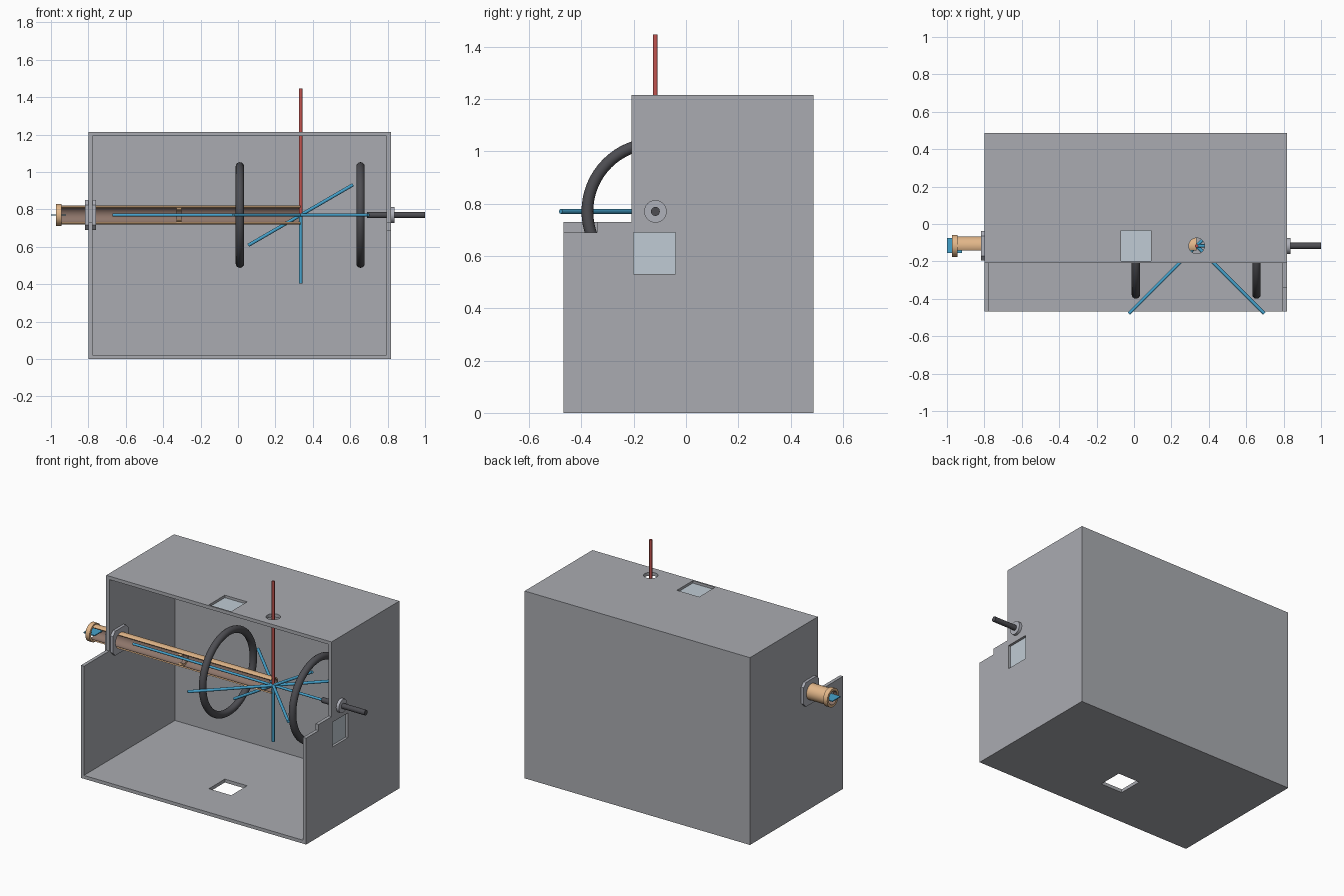
import bpy, bmesh, math
from mathutils import Vector

if "Cube" in bpy.data.objects:
    bpy.data.objects.remove(bpy.data.objects["Cube"])

CX, CY, CZ = 0.335, -0.117, 0.77      # point where all beams cross


def material(name, rgb):
    m = bpy.data.materials.new(name)
    m.diffuse_color = (*rgb, 1)
    m.use_nodes = True
    m.node_tree.nodes["Principled BSDF"].inputs["Base Color"].default_value = m.diffuse_color
    return m


GREY = material("housing grey", (0.40, 0.41, 0.44))
STEEL = material("light steel", (0.43, 0.44, 0.49))
GLASS = material("pale glass", (0.53, 0.60, 0.66))
COPPER = material("copper tan", (0.76, 0.47, 0.25))
BROWN = material("inner brown", (0.27, 0.18, 0.145))
BLUE = material("beam blue", (0.06, 0.36, 0.60))
RED = material("beam red", (0.55, 0.09, 0.08))
DARK = material("coil dark grey", (0.075, 0.075, 0.085))


def finish(name, bm, *mats, smooth=False):
    bmesh.ops.recalc_face_normals(bm, faces=bm.faces)
    me = bpy.data.meshes.new(name)
    bm.to_mesh(me)
    bm.free()
    for m in mats:
        me.materials.append(m)
    ob = bpy.data.objects.new(name, me)
    bpy.context.collection.objects.link(ob)
    if smooth:
        bpy.ops.object.select_all(action='DESELECT')
        ob.select_set(True)
        bpy.context.view_layer.objects.active = ob
        bpy.ops.object.shade_smooth_by_angle(angle=math.radians(35))
    return ob


def prism_x(name, outline, x0, x1, mat):
    """Extrude a (y, z) outline along x."""
    bm = bmesh.new()
    f = bm.faces.new([bm.verts.new((x0, y, z)) for y, z in outline])
    ext = bmesh.ops.extrude_face_region(bm, geom=[f])
    bmesh.ops.translate(bm, vec=(x1 - x0, 0, 0),
                        verts=[g for g in ext["geom"] if isinstance(g, bmesh.types.BMVert)])
    return finish(name, bm, mat)


def box(name, x0, x1, y0, y1, z0, z1, mat):
    return prism_x(name, [(y0, z0), (y1, z0), (y1, z1), (y0, z1)], x0, x1, mat)


def rod(name, a, b, r, mat, sides=20):
    """Round bar between two points."""
    a, b = Vector(a), Vector(b)
    bm = bmesh.new()
    bmesh.ops.create_cone(bm, cap_ends=True, segments=sides, radius1=r, radius2=r,
                          depth=(b - a).length)
    q = (b - a).to_track_quat('Z', 'Y').to_matrix().to_4x4()
    q.translation = (a + b) / 2
    bm.transform(q)
    return finish(name, bm, mat, smooth=True)


def tube_x(name, x0, x1, ro, ri, mat, inner=None, gap=0.0, seg=48):
    """Hollow tube along x; gap is the half angle left open towards the front."""
    bm = bmesh.new()
    closed = gap == 0
    n = seg if closed else seg + 1
    rows = []
    for i in range(n):
        t = math.pi + gap + (2 * math.pi - 2 * gap) * i / seg
        c, s = math.cos(t), math.sin(t)
        rows.append([bm.verts.new((x, CY + r * c, CZ + r * s))
                     for x, r in ((x0, ro), (x1, ro), (x1, ri), (x0, ri))])
    for i in range(seg):
        a, b = rows[i], rows[(i + 1) % n]
        for k in range(4):
            f = bm.faces.new((a[k], a[(k + 1) % 4], b[(k + 1) % 4], b[k]))
            f.material_index = 1 if (k == 2 and inner) else 0
    if not closed:
        bm.faces.new(rows[0])
        bm.faces.new(rows[-1])
    return finish(name, bm, mat, *([inner] if inner else []), smooth=True)


def cut(target, cutter):
    cutter.hide_render = True
    cutter.hide_viewport = True
    m = target.modifiers.new("opening", 'BOOLEAN')
    m.operation, m.solver, m.object = 'DIFFERENCE', 'EXACT', cutter


# Housing: open-fronted box with stepped side walls
X0, X1, Y0, Y1, H, T = -0.80, 0.817, -0.468, 0.487, 1.215, 0.022
STEP = -0.208
left_wall = prism_x("left_wall", [(Y0, 0), (Y1, 0), (Y1, H), (STEP, H), (STEP, 0.73),
                                  (Y0, 0.73)], X0, X0 + T, GREY)
right_wall = prism_x("right_wall", [(Y0, 0), (Y1, 0), (Y1, H), (STEP, H), (STEP, 0.73),
                                    (-0.34, 0.73), (-0.34, 0.69), (Y0, 0.69)],
                     X1 - T, X1, GREY)
floor = box("floor", X0 + T, X1 - T, Y0, Y1, 0, T, GREY)
box("back_wall", X0 + T, X1 - T, Y1 - T, Y1, T, H - T, GREY)
top = box("top_panel", X0 + T, X1 - T, STEP, Y1, H - T, H, GREY)

# Openings in the housing
WX0, WX1, WY0, WY1 = -0.07, 0.09, -0.198, -0.035
cut(top, box("top_window_cutter", WX0, WX1, WY0, WY1, H - 0.1, H + 0.1, GREY))
cut(floor, box("floor_hole_cutter", WX0, WX1, WY0, WY1, -0.1, 0.1, GREY))
cut(top, rod("beam_hole_cutter", (CX, CY, H - 0.1), (CX, CY, H + 0.1), 0.042, GREY, 32))
cut(right_wall, box("side_window_cutter", X1 - 0.1, X1 + 0.1, -0.20, -0.04, 0.53, 0.69, GREY))
cut(left_wall, rod("tube_hole_cutter", (X0 - 0.1, CY, CZ), (X0 + 0.1, CY, CZ), 0.051, GREY, 48))

# Window panes, recessed in their openings
box("top_window", WX0, WX1, WY0, WY1, H - T, H - T + 0.006, GLASS)
box("side_window", X1 - T, X1 - T + 0.006, -0.20, -0.04, 0.53, 0.69, GLASS)

# Mounting plates either side of the left wall
h, c = 0.079, 0.025
octagon = [(CY + y, CZ + z) for y, z in ((-h + c, -h), (h - c, -h), (h, -h + c), (h, h - c),
                                         (h - c, h), (-h + c, h), (-h, h - c), (-h, -h + c))]
for side, x in (("outer", X0 - 0.018), ("inner", X0 + T)):
    plate = prism_x(side + "_mount_plate", octagon, x, x + 0.018, STEEL)
    cut(plate, bpy.data.objects["tube_hole_cutter"])

# Copper tube with a slot along the front
tube_x("slotted_tube", -0.945, CX, 0.051, 0.043, COPPER, BROWN, gap=math.radians(60))
tube_x("tube_end_flange", -0.973, -0.943, 0.059, 0.043, COPPER, BROWN)
tube_x("tube_collar", -0.33, -0.303, 0.0425, 0.03, COPPER, BROWN, gap=math.radians(45))
box("tube_end_blade", -1.0, -0.92, -0.156, -0.074, CZ - 0.003, CZ + 0.003, BLUE)

# Ring coils
for i, x in enumerate((0.01, 0.655)):
    bm = bmesh.new()
    n, k, R, r = 64, 16, 0.26, 0.0225
    g = [[bm.verts.new((x + r * math.sin(b), CY + (R + r * math.cos(b)) * math.cos(a),
                        CZ + (R + r * math.cos(b)) * math.sin(a)))
          for b in (2 * math.pi * j / k for j in range(k))]
         for a in (2 * math.pi * j / n for j in range(n))]
    for p in range(n):
        for q in range(k):
            bm.faces.new((g[p][q], g[(p + 1) % n][q],
                          g[(p + 1) % n][(q + 1) % k], g[p][(q + 1) % k]))
    finish("ring_coil_%d" % (i + 1), bm, DARK, smooth=True)

# Feedthrough on the right wall
rod("feedthrough_disc", (X1, CY, CZ), (X1 + 0.019, CY, CZ), 0.043, STEEL, 40)
rod("feedthrough_rod", (0.69, CY, CZ), (1.0, CY, CZ), 0.017, DARK, 24)

# Beams through the crossing point
B = 0.009
for name, dx, dy, dz in (("diagonal_beam_a", 0.362, 0.362, 0),
                         ("diagonal_beam_b", 0.362, -0.362, 0),
                         ("tilted_beam", 0.28, 0, 0.162)):
    rod(name, (CX - dx, CY - dy, CZ - dz), (CX + dx, CY + dy, CZ + dz), B, BLUE)
rod("axial_beam", (-0.67, CY, CZ), (0.69, CY, CZ), 0.008, BLUE)
rod("lower_beam", (CX, CY, 0.405), (CX, CY, CZ), B, BLUE)
rod("upper_beam", (CX, CY, CZ), (CX, CY, 1.447), B, RED)
